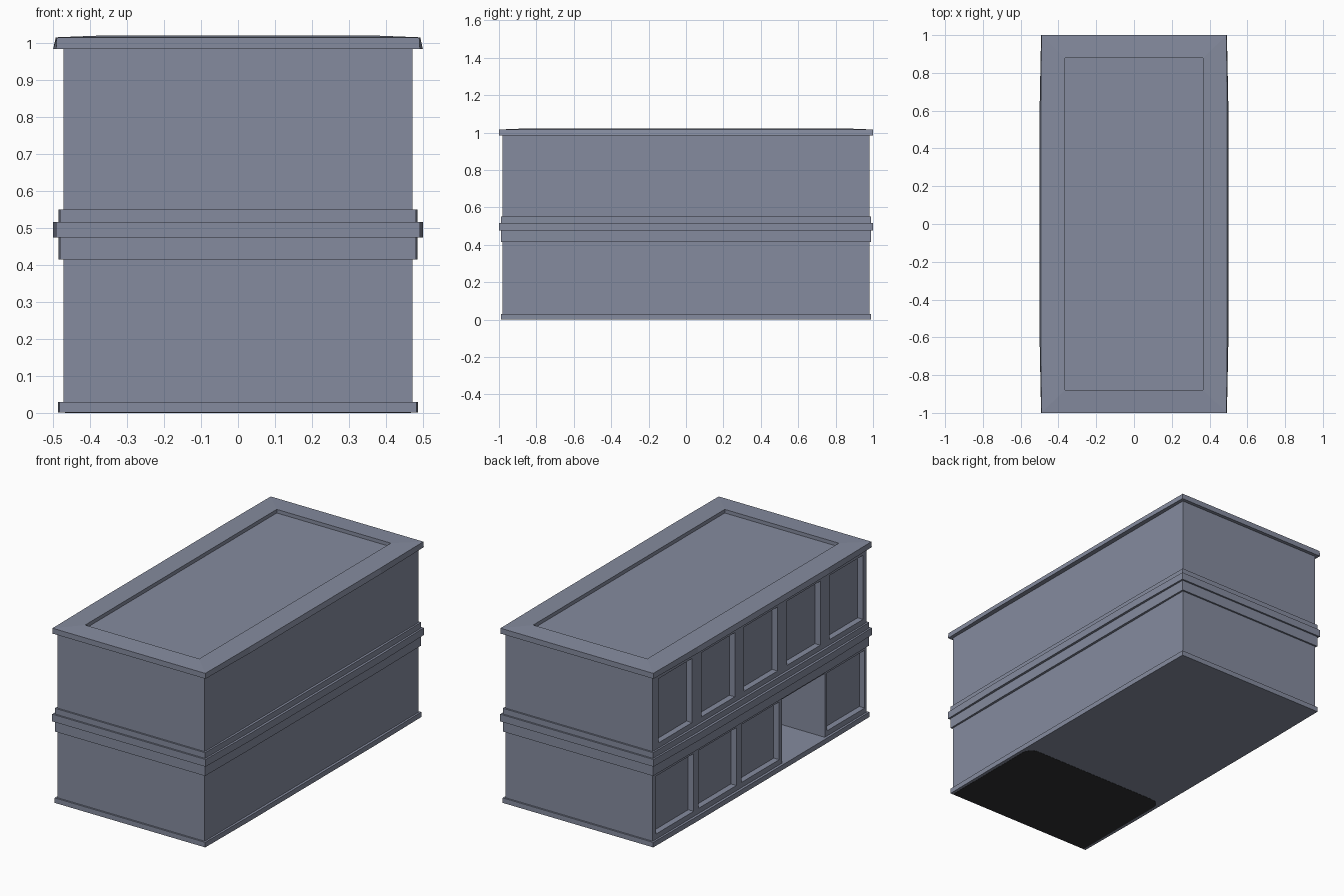
import bpy, bmesh, math

if "Cube" in bpy.data.objects:
    bpy.data.objects.remove(bpy.data.objects["Cube"])


def material(name, rgb):
    m = bpy.data.materials.new(name)
    m.diffuse_color = (*rgb, 1)
    m.use_nodes = True
    m.node_tree.nodes["Principled BSDF"].inputs["Base Color"].default_value = m.diffuse_color
    return m


grey = material("slate grey", (0.235, 0.26, 0.345))
dark = material("charcoal", (0.03, 0.03, 0.032))


def finish(name, bm, mat=grey):
    bmesh.ops.recalc_face_normals(bm, faces=bm.faces)
    me = bpy.data.meshes.new(name)
    bm.to_mesh(me)
    bm.free()
    ob = bpy.data.objects.new(name, me)
    bpy.context.collection.objects.link(ob)
    me.materials.append(mat)
    return ob


def add_box(bm, x0, x1, y0, y1, z0, z1):
    v = bmesh.ops.create_cube(bm, size=1)["verts"]
    bmesh.ops.scale(bm, vec=(x1 - x0, y1 - y0, z1 - z0), verts=v)
    bmesh.ops.translate(bm, vec=((x0 + x1) / 2, (y0 + y1) / 2, (z0 + z1) / 2), verts=v)


def outline(x, y, bulge):
    # rectangle whose long sides bow out very slightly
    m = x + bulge
    return [(x, -y), (m, -y * .6), (m, y * .6), (x, y),
            (-x, y), (-m, y * .6), (-m, -y * .6), (-x, -y)]


def course(name, sections):
    # stack of outlines (x, y, bulge, z) joined and capped
    bm = bmesh.new()
    rings = [[bm.verts.new((px, py, z)) for px, py in outline(x, y, b)]
             for x, y, b, z in sections]
    for a, b in zip(rings, rings[1:]):
        for i in range(8):
            j = (i + 1) % 8
            bm.faces.new((a[i], a[j], b[j], b[i]))
    bm.faces.new(rings[0])
    bm.faces.new(rings[-1])
    return finish(name, bm)


# main walls
bm = bmesh.new()
add_box(bm, -.472, .472, -.98, .98, .002, 1.0)
walls = finish("walls", bm)

# window recesses on two floors and a deep doorway, all in the -x wall
bm = bmesh.new()
for i in range(-2, 3):
    y = i * .392 - .012
    add_box(bm, -.6, -.437, y - .153, y + .153, .58, .952)
    if i == -1:
        add_box(bm, -.6, -.1, y - .194, y + .2, .03, .4)
    else:
        add_box(bm, -.6, -.437, y - .168, y + .178, .06, .395)
cutter = finish("opening_cutter", bm)
cutter.hide_render = True
mod = walls.modifiers.new("openings", "BOOLEAN")
mod.operation = "DIFFERENCE"
mod.solver = "EXACT"
mod.object = cutter
bpy.context.view_layer.objects.active = walls
bpy.ops.object.modifier_apply(modifier=mod.name)
bpy.data.objects.remove(cutter)

# horizontal mouldings
course("base_plinth", [(.483, .99, .004, .001), (.483, .99, .004, .03)])
course("floor_band", [(.482, .99, .004, .415), (.482, .99, .004, .55)])
course("belt_moulding", [(.492, 1, .008, .475), (.492, 1, .008, .517)])

# cornice with sloping rim and sunken roof
course("cornice_roof", [(.492, 1, .008, .985), (.49, 1, .003, 1.016),
                        (.366, .878, 0, 1.021), (.366, .878, 0, 1.0)])

# dark plate under the front part, rounded at its inner corners
bm = bmesh.new()
r, hx, y0, y1 = .06, .468, -.985, -.33
pts = [(-hx, y0), (hx, y0)]
for cx, start in ((hx - r, 0), (r - hx, 90)):
    for k in range(5):
        a = math.radians(start + k * 22.5)
        pts.append((cx + r * math.cos(a), y1 - r + r * math.sin(a)))
face = bm.faces.new([bm.verts.new((x, y, 0)) for x, y in pts])
ext = bmesh.ops.extrude_face_region(bm, geom=[face])["geom"]
bmesh.ops.translate(bm, vec=(0, 0, .003),
                    verts=[g for g in ext if isinstance(g, bmesh.types.BMVert)])
finish("underside_plate", bm, dark)
